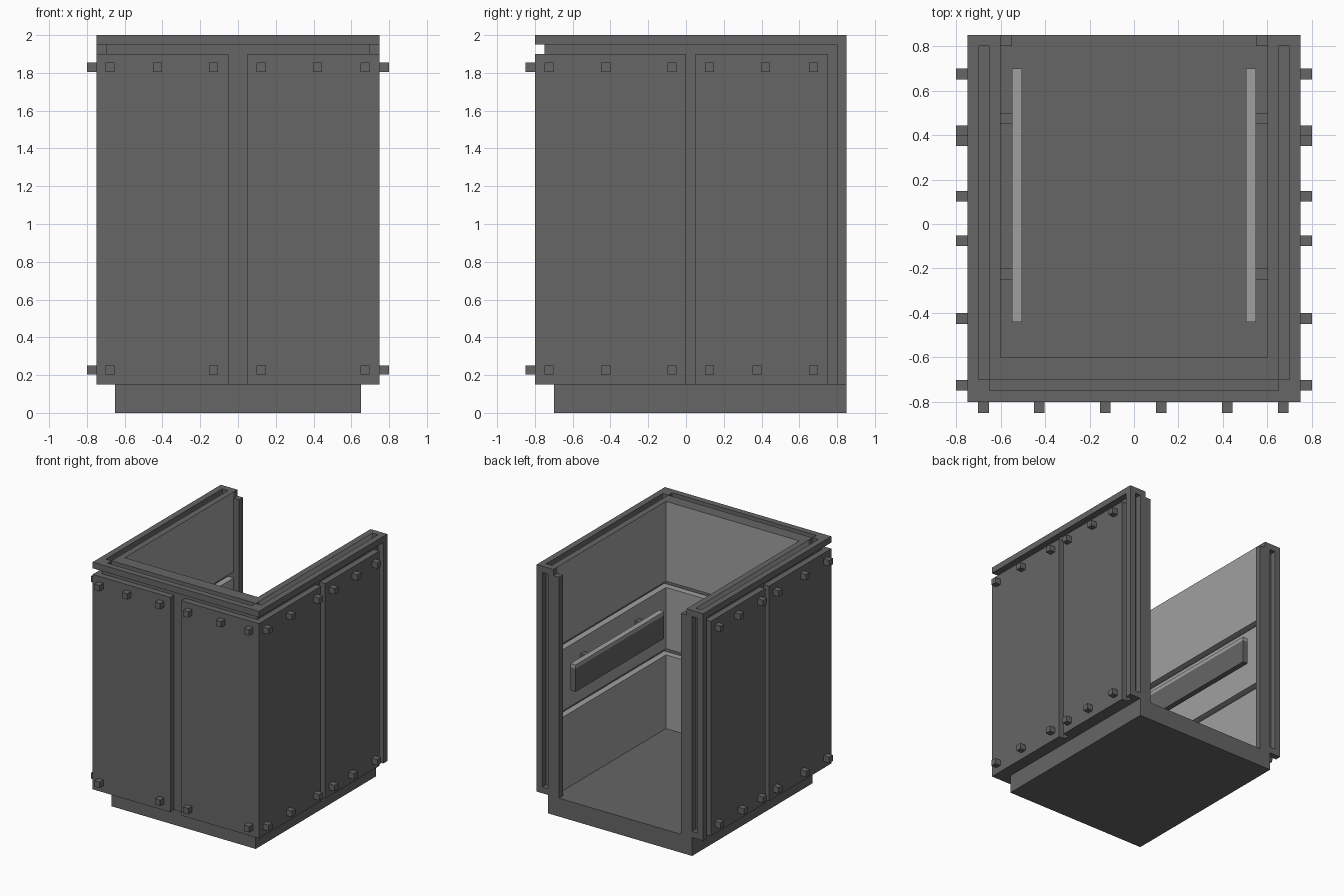
import bpy, bmesh

cube = bpy.data.objects.get("Cube")
if cube:
    bpy.data.objects.remove(cube, do_unlink=True)


def material(name, value):
    m = bpy.data.materials.new(name)
    m.use_nodes = True
    colour = (value, value, value, 1)
    m.diffuse_color = colour
    m.node_tree.nodes["Principled BSDF"].inputs["Base Color"].default_value = colour
    return m


DARK = material("dark grey", 0.133)
LIGHT = material("light grey", 0.352)


def part(name, boxes, mats=(DARK,), mirror=False, rule=None):
    """One object made of boxes (x0, x1, y0, y1, z0, z1), optionally mirrored in x."""
    boxes = list(boxes)
    if mirror:
        boxes += [(-b[1], -b[0]) + tuple(b[2:]) for b in boxes]
    bm = bmesh.new()
    for x0, x1, y0, y1, z0, z1 in boxes:
        verts = bmesh.ops.create_cube(bm, size=1)["verts"]
        for v in verts:
            v.co = (x1 if v.co.x > 0 else x0,
                    y1 if v.co.y > 0 else y0,
                    z1 if v.co.z > 0 else z0)
    bm.normal_update()
    if rule:
        for f in bm.faces:
            f.material_index = rule(f)
    mesh = bpy.data.meshes.new(name)
    bm.to_mesh(mesh)
    bm.free()
    for m in mats:
        mesh.materials.append(m)
    obj = bpy.data.objects.new(name, mesh)
    bpy.context.collection.objects.link(obj)
    return obj


# Plinth and floor
part("base", [(-0.65, 0.65, -0.70, 0.85, 0, 0.15)])

# Structural walls behind the cladding
part("front_wall", [(-0.65, 0.65, -0.70, -0.65, 0.15, 2.0),
                    (-0.70, 0.70, -0.75, -0.70, 0.15, 1.95)])
part("side_walls", [(0.65, 0.70, -0.70, 0.80, 0.15, 1.95)], mirror=True)

# Rim around the top, leaving a channel between it and the lining
part("rim_front", [(-0.70, 0.70, -0.80, -0.75, 1.95, 2.0)])
part("rim_sides", [(0.70, 0.75, -0.80, 0.80, 1.95, 2.0),
                   (0.65, 0.70, -0.75, -0.70, 1.95, 2.0)], mirror=True)

# Posts at the open back: outer strip, channel ends, inner strip and lip
part("back_posts", [(0.70, 0.75, 0.80, 0.85, 0.15, 2.0),
                    (0.65, 0.70, 0.80, 0.85, 1.95, 2.0),
                    (0.65, 0.70, 0.80, 0.85, 0.15, 0.20),
                    (0.60, 0.65, 0.80, 0.85, 0.15, 2.0),
                    (0.55, 0.60, 0.80, 0.85, 0.15, 1.95)], mirror=True)

# Inner lining in three bands with grooves between; the top edge is dark
for label, z0, z1 in (("lower", 0.15, 0.75), ("middle", 0.80, 1.30), ("upper", 1.35, 2.0)):
    part(label + "_lining",
         [(-0.65, 0.65, -0.65, -0.60, z0, z1),
          (0.60, 0.65, -0.60, 0.80, z0, z1),
          (-0.65, -0.60, -0.60, 0.80, z0, z1)],
         mats=(LIGHT, DARK),
         rule=lambda f: int(f.normal.z > 0.5 and f.calc_center_median().z > 1.99))

# Outer cladding panels
part("front_panels", [(0.05, 0.75, -0.80, -0.75, 0.15, 1.90)], mirror=True)
part("side_panels", [(0.70, 0.75, -0.75, 0.0, 0.15, 1.90),
                     (0.70, 0.75, 0.05, 0.75, 0.15, 1.90)], mirror=True)

# Square bolts on the cladding
H = 0.024
TOP, LOW = 1.83, 0.228
front_bolts = [(x, TOP) for x in (-0.677, -0.427, -0.13, 0.123, 0.42, 0.672)]
front_bolts += [(x, LOW) for x in (-0.677, -0.13, 0.123, 0.672)]
side_bolts = [(y, TOP) for y in (-0.725, -0.425, -0.075, 0.125, 0.42, 0.675)]
side_bolts += [(y, LOW) for y in (-0.725, -0.425, -0.075, 0.125, 0.375, 0.675)]
part("front_bolts", [(x - H, x + H, -0.85, -0.80, z - H, z + H) for x, z in front_bolts])
part("side_bolts", [(0.75, 0.80, y - H, y + H, z - H, z + H) for y, z in side_bolts],
     mirror=True)

# Armrests: board, pale top strip and wall brackets
part("armrest_boards", [(0.505, 0.55, -0.44, 0.70, 0.97, 1.16)], mirror=True)
part("armrest_tops", [(0.505, 0.55, -0.44, 0.70, 1.16, 1.19)], mats=(LIGHT,), mirror=True)
part("armrest_brackets", [(0.55, 0.60, y, y + 0.05, 1.08, 1.18) for y in (-0.25, 0.45)],
     mirror=True)
